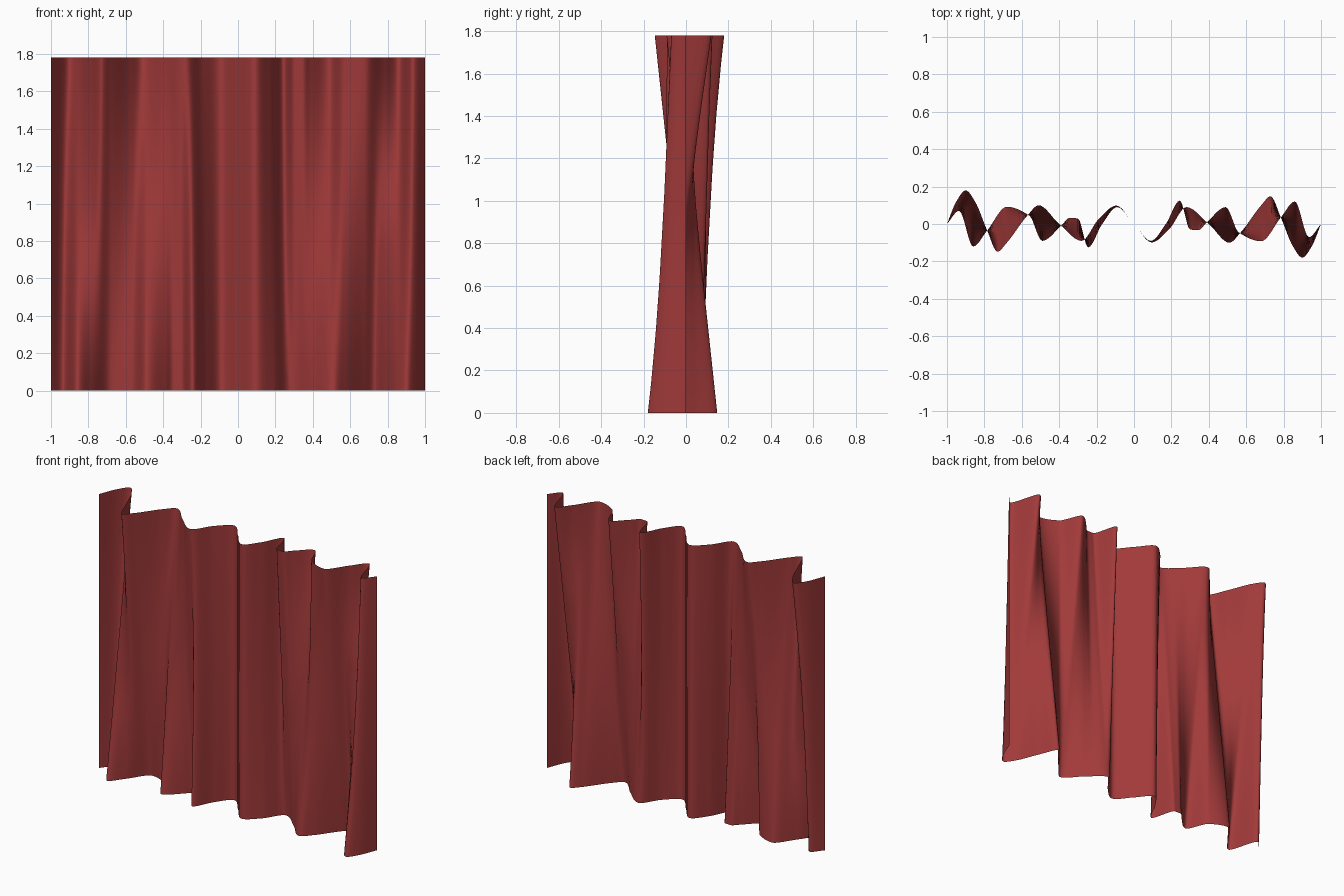
import bpy, bmesh

if "Cube" in bpy.data.objects:
    bpy.data.objects.remove(bpy.data.objects["Cube"])

HEIGHT, NX, NZ = 1.78, 240, 24

# Fold line of the top hem as (x, y); the bottom hem is the same line turned half round
TOP = [(-1, 0), (-0.95, 0.12), (-0.9, 0.18), (-0.85, 0.12), (-0.785, -0.035), (-0.73, -0.148),
       (-0.68, -0.10), (-0.57, 0.045), (-0.51, 0.10), (-0.40, 0.0), (-0.28, -0.09),
       (-0.19, 0.025), (-0.095, 0.098), (0, 0), (0.09, -0.09), (0.17, 0.0), (0.245, 0.125),
       (0.30, -0.03), (0.345, -0.032), (0.39, 0.01), (0.49, 0.09), (0.56, -0.045),
       (0.68, -0.092), (0.785, 0.035), (0.86, 0.12), (0.935, -0.07), (1, 0)]
BOTTOM = [(-x, -y) for x, y in reversed(TOP)]


def fold(points, x):
    """Smooth curve through the points that never overshoots them."""
    n = len(points)
    d = [(points[i + 1][1] - points[i][1]) / (points[i + 1][0] - points[i][0]) for i in range(n - 1)]
    i = max(k for k in range(n - 1) if points[k][0] <= x + 1e-9)

    def slope(k):
        if k in (0, n - 1):
            return d[min(k, n - 2)]
        a, b = d[k - 1], d[k]
        return 2 * a * b / (a + b) if a * b > 0 else 0.0

    (x0, y0), (x1, y1) = points[i], points[i + 1]
    h = x1 - x0
    t = (x - x0) / h
    return ((2 * t**3 - 3 * t**2 + 1) * y0 + (t**3 - 2 * t**2 + t) * h * slope(i)
            + (3 * t**2 - 2 * t**3) * y1 + (t**3 - t**2) * h * slope(i + 1))


# Hanging cloth: folds blend from the bottom hem to the top hem
bm = bmesh.new()
columns = []
for i in range(NX + 1):
    x = -1 + 2 * i / NX
    lo, hi = fold(BOTTOM, x), fold(TOP, x)
    columns.append([bm.verts.new((x, lo + (hi - lo) * j / NZ, HEIGHT * j / NZ)) for j in range(NZ + 1)])
for a, b in zip(columns, columns[1:]):
    for j in range(NZ):
        bm.faces.new((a[j], b[j], b[j + 1], a[j + 1])).smooth = True

mesh = bpy.data.meshes.new("curtain")
bm.to_mesh(mesh)
bm.free()
red = bpy.data.materials.new("curtain red")
red.diffuse_color = (0.36, 0.042, 0.042, 1)
red.use_nodes = True
red.node_tree.nodes["Principled BSDF"].inputs["Base Color"].default_value = red.diffuse_color
mesh.materials.append(red)
curtain = bpy.data.objects.new("curtain", mesh)
bpy.context.collection.objects.link(curtain)
